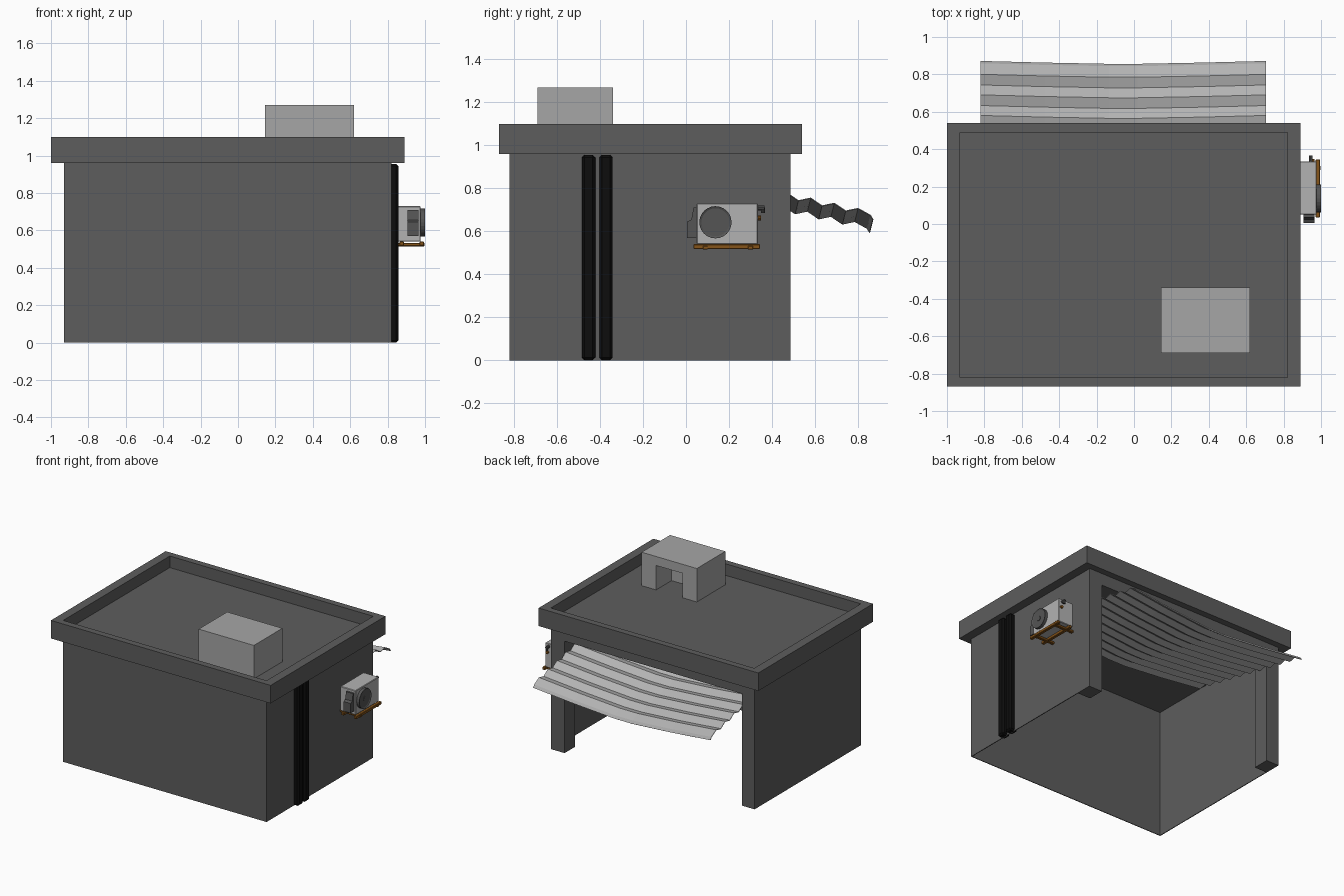
import bpy, bmesh, math
from mathutils import Matrix, Vector

cube = bpy.data.objects.get("Cube")
if cube:
    bpy.data.objects.remove(cube, do_unlink=True)


def material(name, r, g, b):
    m = bpy.data.materials.new(name)
    m.use_nodes = True
    m.diffuse_color = (r, g, b, 1)
    m.node_tree.nodes["Principled BSDF"].inputs["Base Color"].default_value = (r, g, b, 1)
    return m


CONCRETE = material("dark_concrete", .11, .11, .11)
BLOCK = material("pale_concrete", .38, .38, .38)
STEEL = material("galvanised_steel", .45, .45, .45)
CASING = material("casing_grey", .45, .45, .45)
GRILLE = material("grille_grey", .09, .09, .09)
BLACK = material("black_pipe", .004, .004, .004)
RUST = material("rusty_iron", .24, .09, .01)


def finish(name, bm, mat):
    bmesh.ops.recalc_face_normals(bm, faces=bm.faces)
    mesh = bpy.data.meshes.new(name)
    bm.to_mesh(mesh)
    bm.free()
    mesh.materials.append(mat)
    ob = bpy.data.objects.new(name, mesh)
    bpy.context.collection.objects.link(ob)
    return ob


def box(name, mat, x, y, z, bevel=0):
    """Box from three (low, high) ranges."""
    bm = bmesh.new()
    bmesh.ops.create_cube(bm, size=1)
    for v in bm.verts:
        v.co = Vector(sum(r) / 2 + c * (r[1] - r[0]) for r, c in zip((x, y, z), v.co))
    if bevel:
        bmesh.ops.bevel(bm, geom=bm.edges[:], offset=bevel, segments=1, affect='EDGES')
    return finish(name, bm, mat)


def prism(name, mat, profile, place, low, high):
    """Extrude a 2D profile; place(u, v, depth) gives the 3D point."""
    bm = bmesh.new()
    face = bm.faces.new([bm.verts.new(place(u, v, low)) for u, v in profile])
    new = bmesh.ops.extrude_face_region(bm, geom=[face])["geom"]
    shift = Vector(place(0, 0, high)) - Vector(place(0, 0, low))
    bmesh.ops.translate(bm, vec=shift, verts=[g for g in new if isinstance(g, bmesh.types.BMVert)])
    return finish(name, bm, mat)


def cylinder(name, mat, centre, radius, length, axis='Z', sides=16, rim=0):
    bm = bmesh.new()
    bmesh.ops.create_cone(bm, cap_ends=True, segments=sides, radius1=radius,
                          radius2=radius, depth=length)
    if rim:
        caps = [f for f in bm.faces if len(f.verts) > 4]
        bmesh.ops.inset_region(bm, faces=caps, thickness=rim, depth=-rim / 2)
    turn = {'X': Matrix.Rotation(math.pi / 2, 4, 'Y'),
            'Y': Matrix.Rotation(math.pi / 2, 4, 'X'), 'Z': Matrix()}[axis]
    bm.transform(Matrix.Translation(centre) @ turn)
    return finish(name, bm, mat)


# Building shell, open at the bottom
X0, X1, Y0, Y1, EAVE, DECK = -.93, .82, -.82, .485, .96, 1.01
T = .006
box("front_wall", CONCRETE, (X0, X1), (Y0, Y0 + T), (0, DECK))
box("left_wall", CONCRETE, (X1 - T, X1), (Y0, Y1), (0, DECK))
box("right_wall", CONCRETE, (X0, X0 + T), (Y0, Y1), (0, DECK))
box("roof_deck", CONCRETE, (X0, X1), (Y0, Y1 + .005), (DECK - T, DECK))

# Doorway frame at the back: two posts and a lintel in one profile
IN0, IN1, HEAD = -.82, .705, .87
prism("doorway_frame", CONCRETE,
      [(X0, 0), (X0, DECK - T), (X1, DECK - T), (X1, 0), (IN1, 0), (IN1, HEAD), (IN0, HEAD), (IN0, 0)],
      lambda u, v, d: (u, d, v), Y1 - .13, Y1)


# Parapet ring around the roof
def ring(name, mat, outer, inner, z0, z1):
    bm = bmesh.new()
    loops = []
    for (a, b, c, d), z in ((outer, z0), (outer, z1), (inner, z1), (inner, z0)):
        loops.append([bm.verts.new((x, y, z)) for x, y in ((a, c), (b, c), (b, d), (a, d))])
    for i in range(4):
        p, q = loops[i], loops[(i + 1) % 4]
        for j in range(4):
            k = (j + 1) % 4
            bm.faces.new((p[j], p[k], q[k], q[j]))
    return finish(name, bm, mat)


ring("parapet", CONCRETE, (-1, .89, -.87, .54), (X0, X1, Y0, .49), EAVE, 1.1)

# Roof block with a recess open to the back
prism("roof_block_arch", BLOCK,
      [(.145, DECK), (.145, 1.27), (.62, 1.27), (.62, DECK),
       (.495, DECK), (.495, 1.2), (.27, 1.2), (.27, DECK)],
      lambda u, v, d: (u, d, v), -.53, -.34)
box("roof_block_rear", BLOCK, (.145, .62), (-.69, -.53), (DECK, 1.27))

# Corrugated door, tilted up through the doorway and sagging in the middle
bm = bmesh.new()
section = [(.87, .655), (.858, .675)]
for i in range(10):
    section += [(.8 - .11 * i, .707 + .024 * i), (.743 - .11 * i, .695 + .024 * i)]
mid, half = (IN0 + IN1) / 2, (IN1 - IN0) / 2
rows = []
for y, z in section:
    row = []
    for t in (-1, -.55, -.1, .1, .55, 1):
        sag = .065 * (1 - abs(t) ** 1.3)
        row.append(bm.verts.new((mid + half * t, y - .25 * sag, z - sag)))
    rows.append(row)
for a, b in zip(rows, rows[1:]):
    for j in range(len(a) - 1):
        bm.faces.new((a[j], a[j + 1], b[j + 1], b[j]))
door = finish("corrugated_door", bm, STEEL)
solid = door.modifiers.new("thickness", 'SOLIDIFY')
solid.thickness = .004
solid.offset = 0

# Two downpipes on the side wall
for i, y in enumerate((-.453, -.372)):
    box(f"downpipe_{i + 1}", BLACK, (X1 - .03, .858), (y - .031, y + .031), (0, EAVE - .004), .012)

# Air conditioner casing, fan and side covers
box("cooler_casing", CASING, (.845, .977), (.05, .335), (.54, .73), .004)
cylinder("fan_ring", GRILLE, (.982, .137, .642), .075, .036, 'X', 24, .01)
cylinder("fan_hub", GRILLE, (.992, .137, .642), .018, .012, 'X', 12)
prism("side_cover", GRILLE,
      [(.05, .57), (.005, .57), (.005, .645), (.025, .655), (.035, .71), (.05, .71)],
      lambda u, v, d: (d, u, v), .905, .965)
cylinder("hose_stub", GRILLE, (.945, .35, .708), .011, .03, 'Y', 10)
cylinder("hose_drop", GRILLE, (.945, .358, .698), .009, .026, 'Z', 10)
cylinder("brass_valve", RUST, (.955, .341, .662), .011, .014, 'Y', 10)

# Rusty bracket: two rails along the wall and two arms out from it
for i, x in enumerate((.875, .983)):
    box(f"bracket_rail_{i + 1}", RUST, (x - .012, x + .012), (.035, .345), (.518, .54), .003)
for i, y in enumerate((.09, .3)):
    box(f"bracket_arm_{i + 1}", RUST, (X1, .997), (y - .012, y + .012), (.515, .533), .003)
